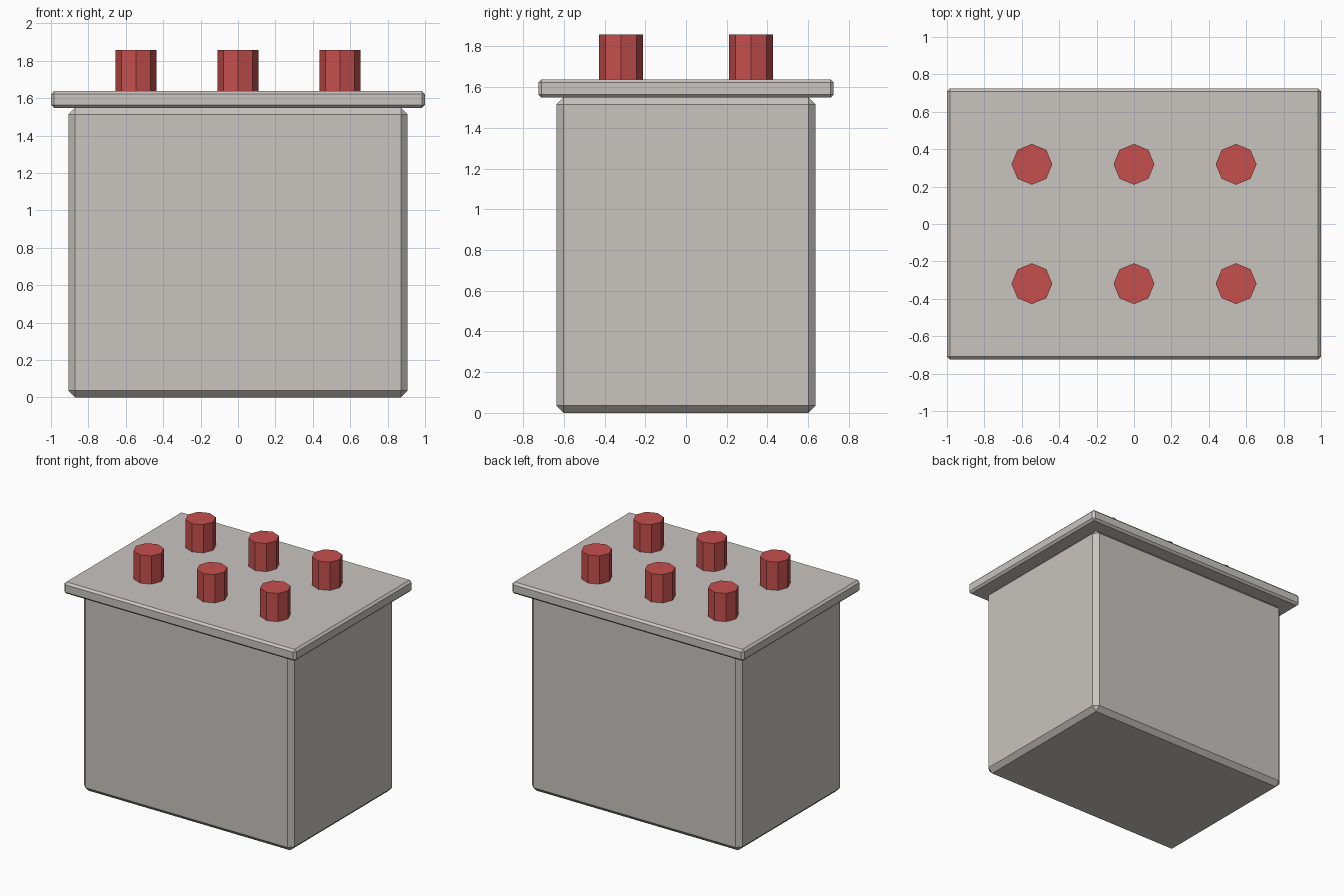
import bpy
import bmesh

if "Cube" in bpy.data.objects:
    bpy.data.objects.remove(bpy.data.objects["Cube"])


def make_material(name, rgb):
    mat = bpy.data.materials.new(name)
    mat.diffuse_color = (*rgb, 1.0)
    mat.use_nodes = True
    mat.node_tree.nodes["Principled BSDF"].inputs["Base Color"].default_value = mat.diffuse_color
    return mat


GREY = make_material("warm grey", (0.58, 0.555, 0.525))
RED = make_material("red", (0.56, 0.08, 0.075))


def finish(name, bm, mat):
    mesh = bpy.data.meshes.new(name)
    bm.to_mesh(mesh)
    bm.free()
    mesh.materials.append(mat)
    obj = bpy.data.objects.new(name, mesh)
    bpy.context.collection.objects.link(obj)
    return obj


def chamfered_box(name, size, z_bottom, chamfer, mat):
    bm = bmesh.new()
    bmesh.ops.create_cube(bm, size=1.0)
    bmesh.ops.scale(bm, vec=size, verts=bm.verts)
    bmesh.ops.translate(bm, vec=(0, 0, z_bottom + size[2] / 2), verts=bm.verts)
    obj = finish(name, bm, mat)
    bevel = obj.modifiers.new("chamfer", "BEVEL")
    bevel.width = chamfer
    bevel.segments = 1
    return obj


def peg(name, x, y, z_bottom, z_top, radius, mat):
    bm = bmesh.new()
    bmesh.ops.create_cone(bm, cap_ends=True, segments=8, radius1=radius,
                          radius2=radius, depth=z_top - z_bottom)
    bmesh.ops.translate(bm, vec=(x, y, (z_bottom + z_top) / 2), verts=bm.verts)
    return finish(name, bm, mat)


# Main box and overhanging lid
chamfered_box("body", (1.814, 1.274, 1.55), 0.0, 0.036, GREY)
chamfered_box("lid", (2.0, 1.45, 0.09), 1.548, 0.016, GREY)

# Two rows of three octagonal pegs on the lid
for row, y in (("front", -0.319), ("back", 0.319)):
    for side, x in (("left", -0.546), ("middle", 0.0), ("right", 0.546)):
        peg(f"{row}_{side}_peg", x, y, 1.63, 1.858, 0.109, RED)
